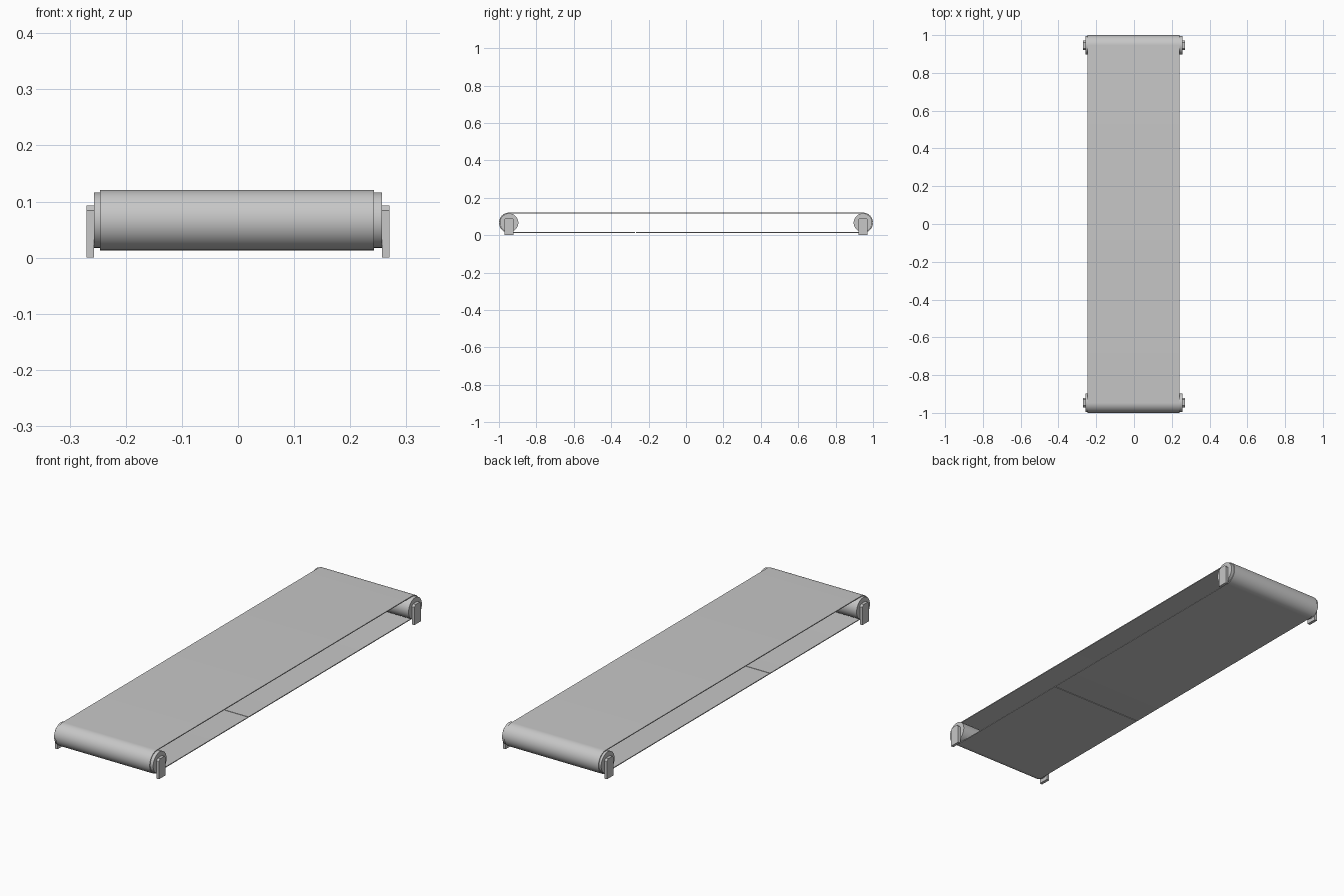
import bpy
from math import pi, sin, cos, radians

if "Cube" in bpy.data.objects:
    bpy.data.objects.remove(bpy.data.objects["Cube"], do_unlink=True)

grey = bpy.data.materials.new("plain_grey")
grey.use_nodes = True
grey.diffuse_color = (0.57, 0.57, 0.57, 1)
grey.node_tree.nodes["Principled BSDF"].inputs["Base Color"].default_value = grey.diffuse_color

AXLE_Y, AXLE_Z = 0.946, 0.067
BELT_R, BELT_THICK, ROLLER_R = 0.054, 0.004, 0.0495
SEAM_Y, SEAM_GAP = -0.27, 0.003


def prism(name, profile, x0, x1, smooth=False):
    """Extrude a closed (y, z) outline along x."""
    n = len(profile)
    verts = [(x, y, z) for x in (x0, x1) for y, z in profile]
    faces = [(i, (i + 1) % n, n + (i + 1) % n, n + i) for i in range(n)]
    faces += [tuple(reversed(range(n))), tuple(range(n, 2 * n))]
    return finish(name, verts, faces, smooth)


def finish(name, verts, faces, smooth):
    mesh = bpy.data.meshes.new(name)
    mesh.from_pydata(verts, [], faces)
    mesh.materials.append(grey)
    obj = bpy.data.objects.new(name, mesh)
    bpy.context.collection.objects.link(obj)
    bpy.ops.object.select_all(action="DESELECT")
    obj.select_set(True)
    bpy.context.view_layer.objects.active = obj
    # make every face point outwards
    bpy.ops.object.mode_set(mode="EDIT")
    bpy.ops.mesh.select_all(action="SELECT")
    bpy.ops.mesh.normals_make_consistent(inside=False)
    bpy.ops.object.mode_set(mode="OBJECT")
    if smooth:
        bpy.ops.object.shade_smooth_by_angle(angle=radians(30))
    return obj


def belt_path(r, steps=32):
    """Loop round both rollers, open at the seam under the front half."""
    path = [(SEAM_Y + SEAM_GAP / 2, AXLE_Z - r)]
    for side, start in ((1, -pi / 2), (-1, pi / 2)):
        for i in range(steps + 1):
            a = start + pi * i / steps
            path.append((side * AXLE_Y + r * cos(a), AXLE_Z + r * sin(a)))
    path.append((SEAM_Y - SEAM_GAP / 2, AXLE_Z - r))
    return path


# Belt: a thin open strip with outer and inner skins
outer, inner = belt_path(BELT_R), belt_path(BELT_R - BELT_THICK)
x0, x1 = -0.246, 0.242
verts, faces = [], []
for o, i in zip(outer, inner):
    verts += [(x0, *o), (x1, *o), (x1, *i), (x0, *i)]
last = len(outer) - 1
for s in range(last):
    a, b = 4 * s, 4 * s + 4
    faces += [(a + k, a + (k + 1) % 4, b + (k + 1) % 4, b + k) for k in range(4)]
faces += [(3, 2, 1, 0), tuple(4 * last + k for k in range(4))]
finish("belt", verts, faces, True)

# Rollers and their end brackets
for end, y in (("front", -AXLE_Y), ("back", AXLE_Y)):
    circle = [(y + ROLLER_R * cos(2 * pi * i / 64), AXLE_Z + ROLLER_R * sin(2 * pi * i / 64))
              for i in range(64)]
    prism(end + "_roller", circle, -0.257, 0.257, True)

    w, top, cut = 0.025, 0.093, 0.009
    half = [(w, 0), (w, top - cut), (w - cut, top)]
    outline = [(y + p, z) for p, z in half] + [(y - p, z) for p, z in reversed(half)]
    for side, s in (("left", 1), ("right", -1)):
        prism(f"{end}_{side}_bracket", outline, *sorted((s * 0.2565, s * 0.27)))
